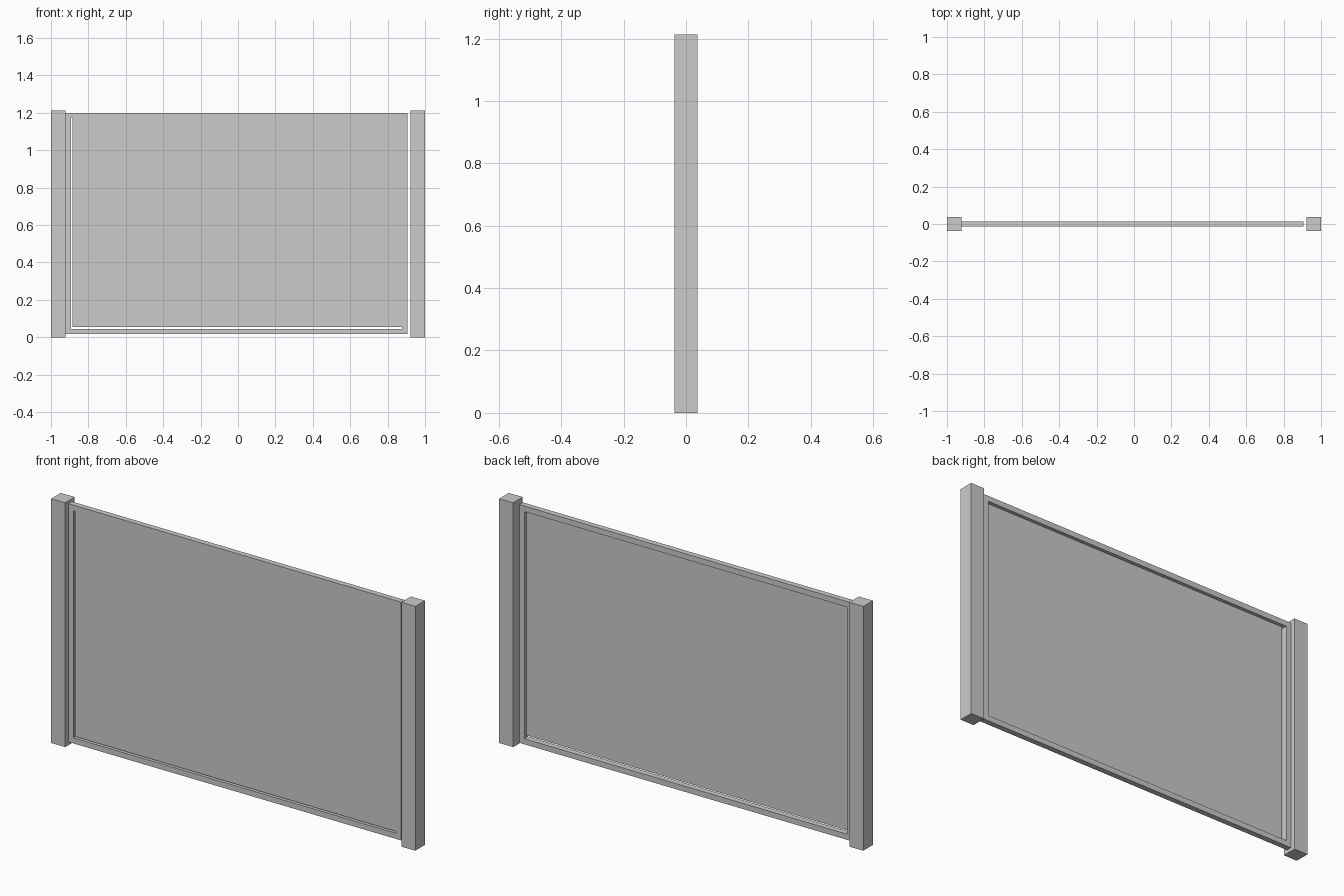
import bpy, bmesh
from mathutils import Vector

if "Cube" in bpy.data.objects:
    bpy.data.objects.remove(bpy.data.objects["Cube"])


def add_boxes(name, boxes):
    """One object made of boxes given as (min corner, max corner)."""
    bm = bmesh.new()
    for lo, hi in boxes:
        lo, hi = Vector(lo), Vector(hi)
        verts = bmesh.ops.create_cube(bm, size=1)["verts"]
        for v in verts:
            v.co = Vector([(lo[i] + hi[i]) / 2 + v.co[i] * (hi[i] - lo[i]) for i in range(3)])
    mesh = bpy.data.meshes.new(name)
    bm.to_mesh(mesh)
    bm.free()
    obj = bpy.data.objects.new(name, mesh)
    bpy.context.collection.objects.link(obj)
    return obj


def add_frame(name, x0, x1, z0, z1, bar, depth):
    """Rectangular frame: an inset front face with its middle removed, extruded back."""
    bm = bmesh.new()
    rings = []
    for d in (0, bar):
        corners = [(x0 + d, z0 + d), (x1 - d, z0 + d), (x1 - d, z1 - d), (x0 + d, z1 - d)]
        rings.append([bm.verts.new((x, -depth / 2, z)) for x, z in corners])
    outer, inner = rings
    for i in range(4):
        j = (i + 1) % 4
        bm.faces.new((outer[i], outer[j], inner[j], inner[i]))
    ext = bmesh.ops.extrude_face_region(bm, geom=bm.faces[:], use_keep_orig=True)
    moved = [g for g in ext["geom"] if isinstance(g, bmesh.types.BMVert)]
    bmesh.ops.translate(bm, verts=moved, vec=(0, depth, 0))
    bmesh.ops.recalc_face_normals(bm, faces=bm.faces[:])
    mesh = bpy.data.meshes.new(name)
    bm.to_mesh(mesh)
    bm.free()
    obj = bpy.data.objects.new(name, mesh)
    bpy.context.collection.objects.link(obj)
    return obj


POST_W, POST_H = 0.077, 1.213
DEPTH, BAR, GAP = 0.028, 0.028, 0.009
X0, X1, Z0, Z1 = -0.922, 0.906, 0.017, 1.2

# Square side posts
for side, x in (("left", -1), ("right", 1 - POST_W)):
    add_boxes(side + "_post", [((x, -0.0375, 0), (x + POST_W, 0.0375, POST_H))])

# Gate frame
add_frame("gate_frame", X0, X1, Z0, Z1, BAR, DEPTH)

# Thin panel, flush with the front, with narrow slits at the left and bottom
add_boxes("gate_panel", [((X0 + BAR + GAP, -DEPTH / 2, Z0 + BAR + GAP),
                          (X1 - BAR, -0.004, Z1 - BAR))])
